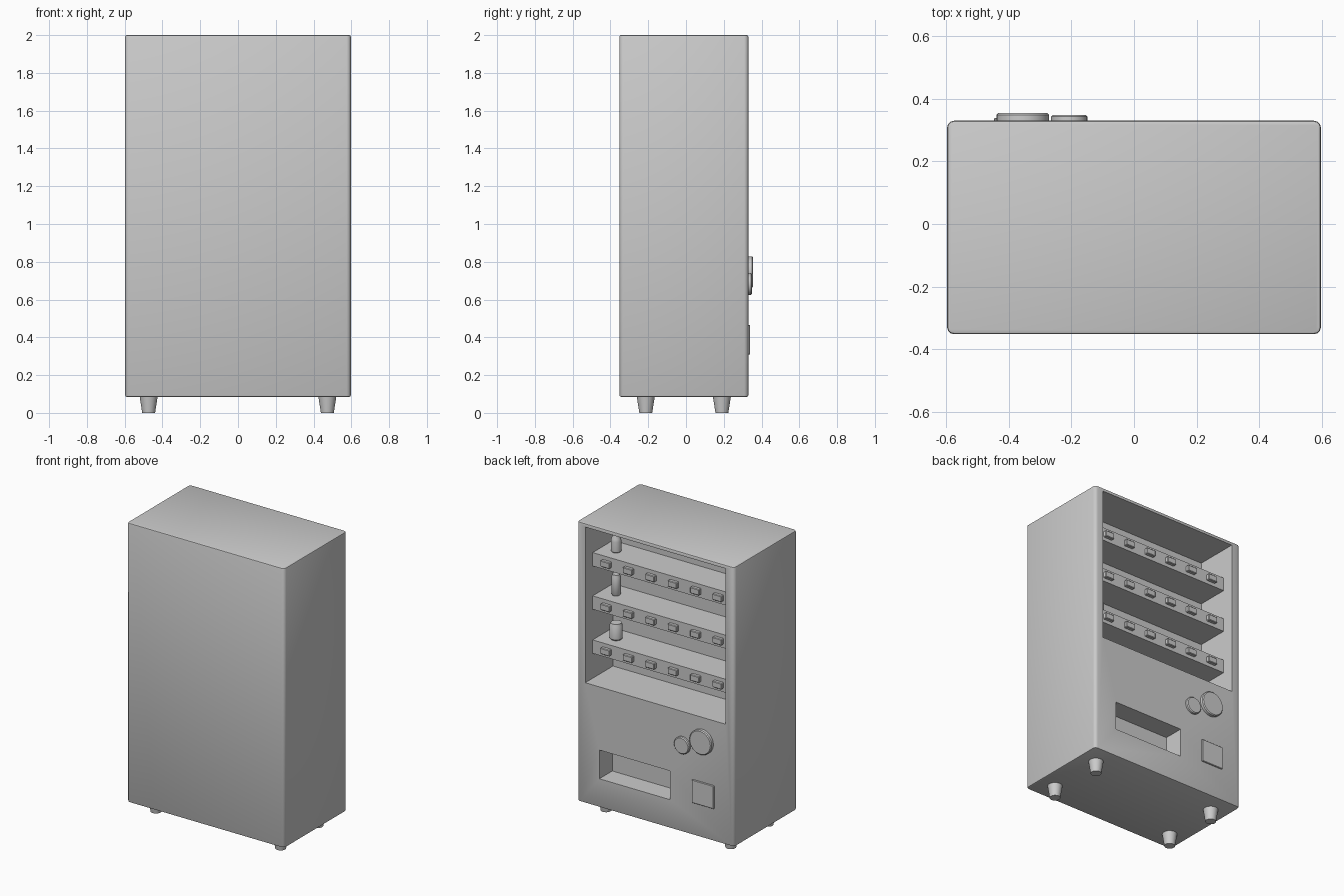
import bpy, bmesh, math
from mathutils import Matrix, Vector

if "Cube" in bpy.data.objects:
    bpy.data.objects.remove(bpy.data.objects["Cube"])


def finish(bm, name, smooth=True):
    bmesh.ops.recalc_face_normals(bm, faces=bm.faces)
    me = bpy.data.meshes.new(name)
    bm.to_mesh(me)
    bm.free()
    ob = bpy.data.objects.new(name, me)
    bpy.context.collection.objects.link(ob)
    if smooth:
        bpy.ops.object.select_all(action='DESELECT')
        ob.select_set(True)
        bpy.context.view_layer.objects.active = ob
        bpy.ops.object.shade_smooth_by_angle(angle=math.radians(35))
    return ob


def box_bm(lo, hi):
    lo, hi = Vector(lo), Vector(hi)
    bm = bmesh.new()
    bmesh.ops.create_cube(bm, size=1)
    for v in bm.verts:
        v.co = Vector([(lo[i] + hi[i]) / 2 + v.co[i] * (hi[i] - lo[i]) for i in range(3)])
    return bm


def box(name, lo, hi, bevel=0.0):
    bm = box_bm(lo, hi)
    if bevel:
        bmesh.ops.bevel(bm, geom=bm.edges[:], offset=bevel, segments=1, affect='EDGES', profile=0.5)
    return finish(bm, name, False)


def lathe(name, profile, matrix, n=24):
    # profile of (radius, height) pairs, closed with caps
    bm = bmesh.new()
    rings = [[bm.verts.new((r * math.cos(2 * math.pi * i / n), r * math.sin(2 * math.pi * i / n), z))
              for i in range(n)] for r, z in profile]
    for a, b in zip(rings, rings[1:]):
        for i in range(n):
            bm.faces.new((a[i], a[(i + 1) % n], b[(i + 1) % n], b[i]))
    bm.faces.new(rings[0])
    bm.faces.new(rings[-1])
    bm.transform(matrix)
    return finish(bm, name)


FACE = 0.33  # plane of the service side

# cabinet: rounded upright corners, finer rounding on the rims
bm = box_bm((-0.597, -0.352, 0.085), (0.597, FACE, 2.0))
upright = [e for e in bm.edges if abs(e.verts[0].co.z - e.verts[1].co.z) > 1]
bmesh.ops.bevel(bm, geom=upright, offset=0.022, segments=3, affect='EDGES', profile=0.5)
rims = [e for e in bm.edges if len(e.link_faces) == 2
        and any(abs(f.normal.z) > 0.9 for f in e.link_faces)]
bmesh.ops.bevel(bm, geom=rims, offset=0.008, segments=2, affect='EDGES', profile=0.5)
cabinet = finish(bm, "cabinet", False)

# display recess and pick-up slot cut into the cabinet
cutters = [box("display_cutter", (-0.53, 0.03, 0.91), (0.533, 0.5, 1.977)),
           box("slot_cutter", (-0.108, 0.19, 0.28), (0.426, 0.5, 0.477))]
for c in cutters:
    m = cabinet.modifiers.new("cut", 'BOOLEAN')
    m.operation, m.solver, m.object = 'DIFFERENCE', 'EXACT', c
    c.hide_render = True
bpy.context.view_layer.update()
dg = bpy.context.evaluated_depsgraph_get()
cut_mesh = bpy.data.meshes.new_from_object(cabinet.evaluated_get(dg))
cabinet.modifiers.clear()
cabinet.data = cut_mesh
for c in cutters:
    bpy.data.objects.remove(c)
bpy.ops.object.select_all(action='DESELECT')
cabinet.select_set(True)
bpy.context.view_layer.objects.active = cabinet
bpy.ops.object.shade_smooth_by_angle(angle=math.radians(35))

# shelves with a row of selection buttons
tops = (1.772, 1.475, 1.173)
for s, z in enumerate(tops):
    box(f"shelf_{s}", (-0.53, 0.03, z - 0.092), (0.533, 0.25, z))
    for i in range(6):
        x = 0.425 - 0.17 * i
        box(f"button_{s}_{i}", (x - 0.035, 0.24, z - 0.068), (x + 0.035, 0.273, z - 0.026), 0.004)

# one drink on each shelf
drinks = {
    "bottle": [(0.028, 0), (0.033, 0.006), (0.033, 0.075), (0.029, 0.092), (0.018, 0.115),
               (0.015, 0.14), (0.018, 0.142), (0.018, 0.16)],
    "slim_can": [(0.024, 0), (0.029, 0.008), (0.029, 0.125), (0.023, 0.138), (0.023, 0.142)],
    "wide_can": [(0.034, 0), (0.041, 0.009), (0.041, 0.095), (0.034, 0.107), (0.034, 0.112)],
}
for (name, prof), z in zip(drinks.items(), tops):
    lathe(name, prof, Matrix.Translation((0.425, 0.15, z)))

# round payment dials
for name, x, z, r, d in (("large_dial", -0.355, 0.745, 0.084, 0.025),
                         ("small_dial", -0.207, 0.682, 0.058, 0.019)):
    lathe(name, [(r, -0.01), (r, d - 0.006), (r - 0.006, d)],
          Matrix.Translation((x, FACE, z)) @ Matrix.Rotation(-math.pi / 2, 4, 'X'), 32)

# change return flap
box("return_flap", (-0.447, 0.32, 0.308), (-0.28, 0.339, 0.466), 0.003)

# tapered feet
for i, x in enumerate((-0.473, 0.473)):
    for j, y in enumerate((-0.213, 0.19)):
        lathe(f"foot_{i}_{j}", [(0.034, 0), (0.049, 0.095)], Matrix.Translation((x, y, 0)))
